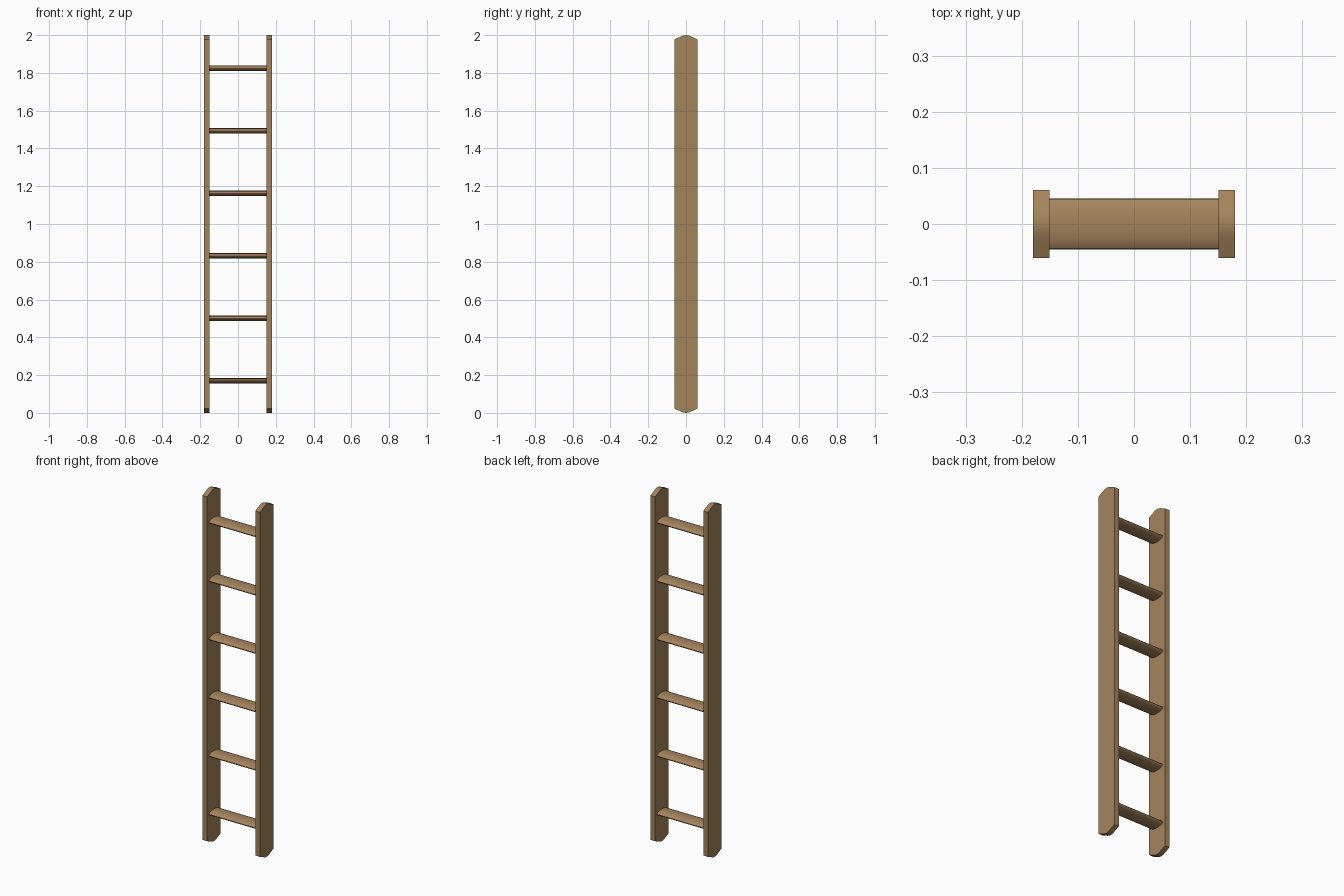
import bpy, bmesh, math

if "Cube" in bpy.data.objects:
    bpy.data.objects.remove(bpy.data.objects["Cube"])

wood = bpy.data.materials.new("brown wood")
wood.diffuse_color = (0.376, 0.230, 0.108, 1)
wood.use_nodes = True
wood.node_tree.nodes["Principled BSDF"].inputs["Base Color"].default_value = wood.diffuse_color


def extrude_x(name, profile, x0, x1):
    """Solid made from a (y, z) outline swept along x."""
    bm = bmesh.new()
    face = bm.faces.new([bm.verts.new((x0, y, z)) for y, z in profile])
    out = bmesh.ops.extrude_face_region(bm, geom=[face])
    moved = [v for v in out["geom"] if isinstance(v, bmesh.types.BMVert)]
    bmesh.ops.translate(bm, verts=moved, vec=(x1 - x0, 0, 0))
    bmesh.ops.recalc_face_normals(bm, faces=bm.faces)
    mesh = bpy.data.meshes.new(name)
    bm.to_mesh(mesh)
    bm.free()
    mesh.materials.append(wood)
    obj = bpy.data.objects.new(name, mesh)
    bpy.context.collection.objects.link(obj)
    bpy.ops.object.select_all(action='DESELECT')
    obj.select_set(True)
    bpy.context.view_layer.objects.active = obj
    bpy.ops.object.shade_smooth_by_angle(angle=math.radians(30))
    return obj


# Side rails: planks whose ends slope up to a rounded ridge
cap = [(0.061, 1.977), (0.026, 1.993), (0.014, 1.998), (0, 2.0),
       (-0.014, 1.998), (-0.026, 1.993), (-0.061, 1.977)]
rail_profile = cap + [(-y, 2 - z) for y, z in cap]
extrude_x("right_rail", rail_profile, 0.151, 0.18)
extrude_x("left_rail", rail_profile, -0.18, -0.151)

# Rungs: flattened oval bars between the rails
SIDES = 20
for i in range(6):
    z = 0.169 + i * 0.331
    oval = [(0.045 * math.cos(a), z + 0.0145 * math.sin(a))
            for a in (2 * math.pi * k / SIDES for k in range(SIDES))]
    rung = extrude_x(f"rung_{i + 1}", oval, -0.152, 0.152)
    # keep the whole oval surface smooth, including its tight front and back
    bpy.ops.object.shade_smooth_by_angle(angle=math.radians(60))
